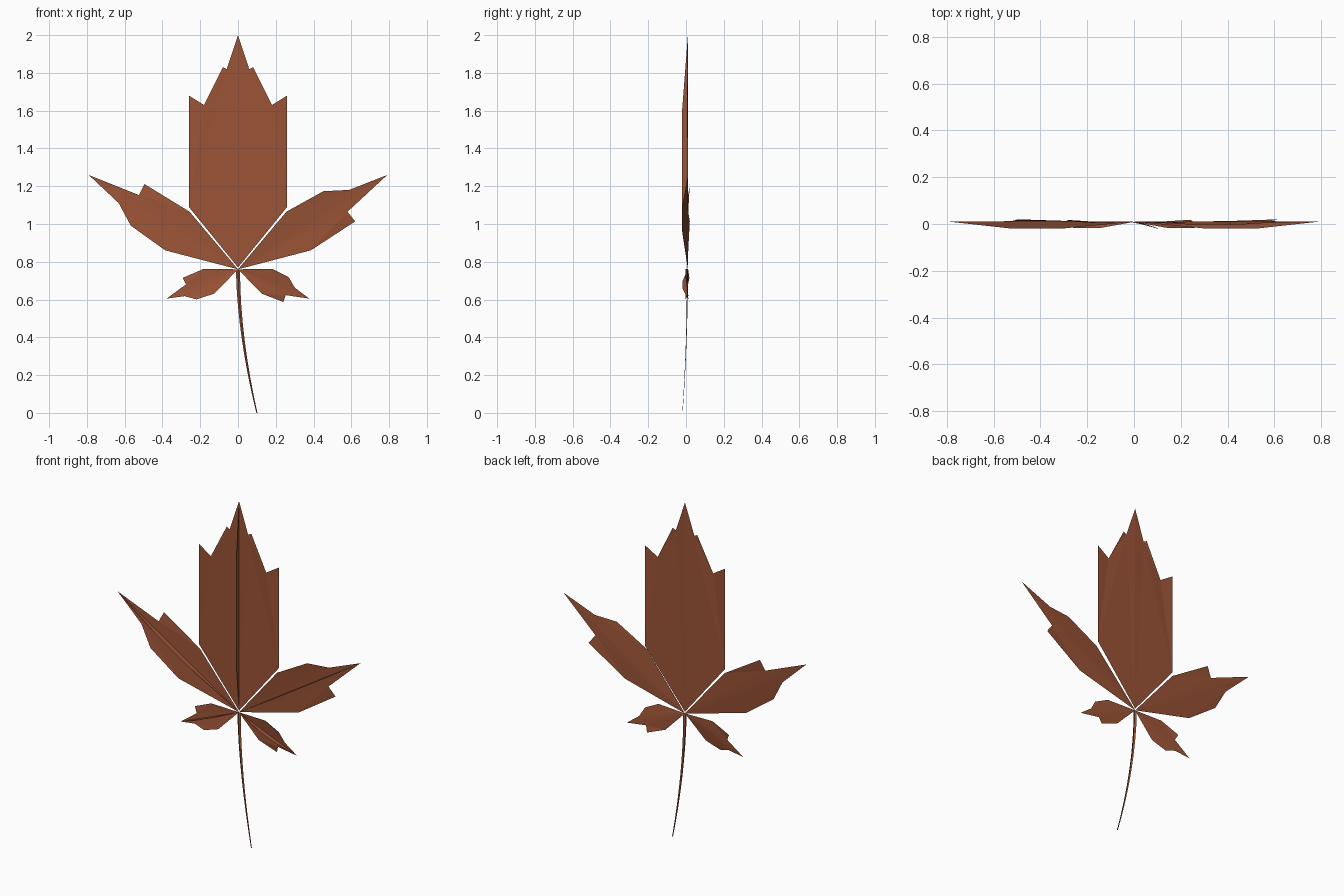
import bpy
import bmesh
from math import radians
from mathutils import Matrix, Vector

cube = bpy.data.objects.get("Cube")
if cube:
    bpy.data.objects.remove(cube, do_unlink=True)

# One russet colour for the whole leaf
russet = bpy.data.materials.new("russet")
russet.use_nodes = True
colour = (0.33, 0.088, 0.037, 1)
russet.diffuse_color = colour
russet.node_tree.nodes["Principled BSDF"].inputs["Base Color"].default_value = colour

HUB = Vector((0, 0, 0.76))


def finish(name, bm):
    """Turn a bmesh into a flat-shaded object in the leaf colour."""
    mesh = bpy.data.meshes.new(name)
    bm.to_mesh(mesh)
    bm.free()
    mesh.materials.append(russet)
    obj = bpy.data.objects.new(name, mesh)
    bpy.context.collection.objects.link(obj)
    return obj


def lobe(name, rib, sides, angle=0, across=1, along=1, depth=1):
    """Folded blade pointing up from the hub.

    Points are (across, along, depth); each side runs from base to tip
    and is joined to the raised rib. A positive angle leans toward +x.
    """
    bm = bmesh.new()
    offset = {}

    def add(point):
        vert = bm.verts.new((point[0], 0, point[1]))
        offset[vert] = point[2]
        return vert

    rib_verts = [add(p) for p in rib]
    for side in sides:
        ring = rib_verts + [add(p) for p in reversed(side)]
        bm.faces.new(ring)
    # Triangulate while flat, then push the points out of the plane
    bmesh.ops.triangulate(bm, faces=bm.faces[:])
    for vert, y in offset.items():
        vert.co.y = y
    bm.normal_update()
    for face in bm.faces:
        if face.normal.y > 0:
            face.normal_flip()
    place = (Matrix.Translation(HUB)
             @ Matrix.Rotation(radians(angle), 4, "Y")
             @ Matrix.Diagonal((across, depth, along, 1)))
    bm.transform(place)
    return finish(name, bm)


# Broad middle lobe, mirrored about its rib
half = [(0.26, 0.33, 0.01), (0.26, 0.92, 0.01), (0.18, 0.87, 0.005),
        (0.08, 1.07, 0.01), (0.06, 1.06, 0.008)]
mirrored = [(-x, z, y) for x, z, y in half]
lobe("middle_lobe",
     [(0, 0.01, 0.01), (0, 0.33, -0.02), (0, 0.85, -0.02), (0, 1.24, 0.01)],
     [half, mirrored])

# Four narrow lobes share one shape with a notch on one side
rib = [(0, 0, 0.01), (0, 0.37, -0.02), (0, 0.615, -0.02), (0, 0.935, 0.01)]
notched = [(0.121, 0.38, 0.012), (0.117, 0.66, 0.02), (0.052, 0.653, 0.012)]
plain = [(-0.121, 0.38, -0.003), (-0.108, 0.603, -0.003), (-0.041, 0.722, 0.006)]
for side, sign in (("left", 1), ("right", -1)):
    lobe(side + "_upper_lobe", rib, [notched, plain], sign * 57.7)
    lobe(side + "_lower_lobe", rib, [notched, plain], sign * 112.3,
         across=0.59, along=0.437, depth=0.9)

# Stem: a tapering, slightly creased ribbon that curves to one side
bm = bmesh.new()
STEPS = 8
rows = []
for i in range(STEPS + 1):
    t = i / STEPS
    x = 0.1 * t ** 1.8
    y = 0.01 - 0.028 * t ** 2
    z = HUB.z * (1 - t)
    width = 0.011 - 0.008 * t
    rows.append([bm.verts.new((x + s * width, y - (s == 0) * width * 0.5, z))
                 for s in (-1, 0, 1)])
for upper, lower in zip(rows, rows[1:]):
    for k in (0, 1):
        bm.faces.new((upper[k], lower[k], lower[k + 1], upper[k + 1]))
finish("stem", bm)
